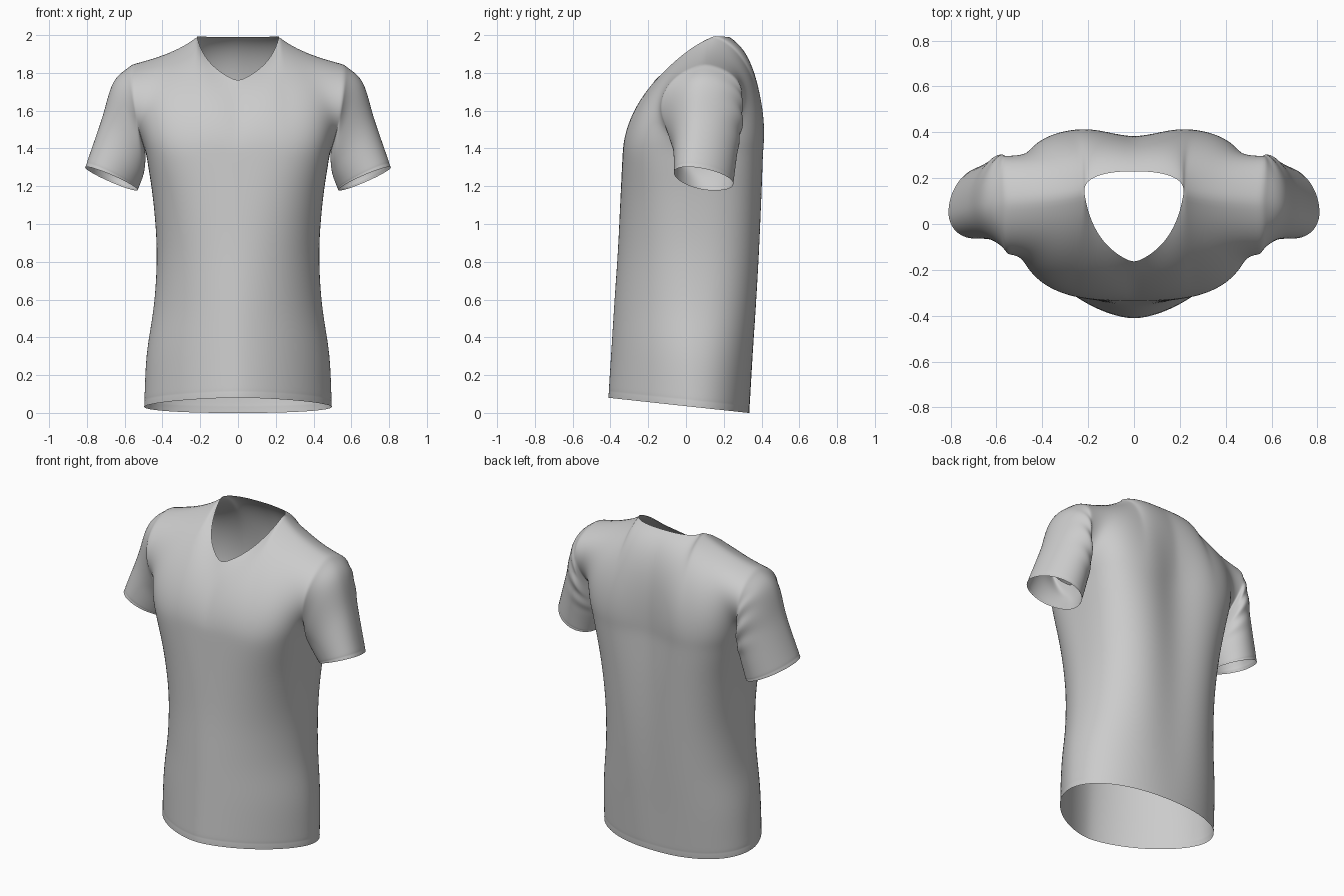
import bpy, bmesh, math
from mathutils import Vector as V

if "Cube" in bpy.data.objects:
    bpy.data.objects.remove(bpy.data.objects["Cube"])

N, NECK, ROWS = 24, 8, 16      # columns per quarter, neck-point column, yoke rows
CHEST = 1.38                   # underarm height


def spline(pts, t):
    """Catmull-Rom through a list of vectors, t in 0..1"""
    f = t * (len(pts) - 1)
    i = min(int(f), len(pts) - 2)
    f -= i
    b, c = pts[i], pts[i + 1]
    a = pts[i - 1] if i > 0 else 2 * b - c
    d = pts[i + 2] if i + 2 < len(pts) else 2 * c - b
    return 0.5 * (2 * b + (c - a) * f + (2 * a - 5 * b + 4 * c - d) * f**2 + (3 * b - a - 3 * c + d) * f**3)


def bezier(a, c, b, t):
    return a * (1 - t)**2 + c * 2 * t * (1 - t) + b * t * t


def hermite(a, b, ma, mb, t):
    return (a * (2*t**3 - 3*t*t + 1) + ma * (t**3 - 2*t*t + t)
            + b * (3*t*t - 2*t**3) + mb * (t**3 - t*t))


def superellipse(t, p):
    s, c = math.sin(t), max(math.cos(t), 0)
    r = (s**p + c**p)**(1 / p)
    return s / r, c / r


bm = bmesh.new()


def patch(rows):
    vs = [[bm.verts.new(p) for p in r] for r in rows]
    for r, q in zip(vs, vs[1:]):
        for i in range(len(r) - 1):
            bm.faces.new((r[i], r[i + 1], q[i + 1], q[i]))


# Torso sections: z, half width, front y, back y, front and back squareness
SECTIONS = [V(s) for s in (
    (0.0, .497, -.412, .335, 1.65, 2.2), (.28, .484, -.395, .36, 1.7, 2.3),
    (.56, .444, -.378, .385, 1.8, 2.5), (.84, .430, -.36, .405, 2.0, 2.7),
    (1.12, .449, -.347, .417, 2.4, 3.0), (CHEST, .487, -.335, .422, 3.1, 3.5))]


def half_ring(f, inset=1.0):
    z, w, yf, yb, pf, pb = spline(SECTIONS, f)
    side, out = .03, []
    for k in range(2 * N + 1):
        front = k <= N
        x, c = superellipse((k if front else 2 * N - k) / N * math.pi / 2, pf if front else pb)
        x *= w
        y = side + ((yf if front else yb) - side) * c
        if not front:                                   # hollow along the spine
            y -= .045 * f * math.exp(-(x / .16)**2)
        tilt = (.0357 - .108 * y) * (1 - f)             # hem dips at the back
        out.append(V((x * inset, y * inset, max(z + tilt, 0))))
    return out


# Body tube, with a stitched hem groove near the bottom
levels = [(0, 1), (.02, 1), (.026, .997), (.032, 1)] + [(i / 20, 1) for i in range(1, 21)]
body = [half_ring(f, s) for f, s in levels]
patch(body)
chest = body[-1]

# Yoke: front and back panels from the chest to the neckline and shoulder seam
neck, tip = V((.218, .14, 1.995)), V((.56, .1, 1.848))


def yoke_column(k, back):
    base = chest[2 * N - k] if back else chest[k]
    if k <= NECK:
        u = k / NECK
        if back:
            x, c = superellipse(u * math.pi / 2, 2.5)
            top = V((neck.x * x, .14 + .09 * c, 1.995 - .005 * c))
            m0, m1 = V((0, .05 + .05 * u, .7)), V((0, -.45 - .15 * u, .28 - .1 * u))
        else:
            top = bezier(V((0, -.17, 1.755)), V((.185, -.1, 1.83)), neck, u)
            m0, m1 = V((0, .03 - .03 * u, .4 + .35 * u)), V((0, .22 + .38 * u, .33 - .08 * u))
    else:
        u = (k - NECK) / (N - NECK)
        top = bezier(neck, V((.32, .11, 1.907)), tip, u)
        g = u**1.6
        if back:
            m0 = V((0, .1, .7)).lerp(V((.22, .95, .5)), g)
            m1 = V((0, -.6, .18)).lerp(V((-.1, -.9, .15)), u)
        else:
            m0 = V((0, 0, .75)).lerp(V((.2, -.8, .5)), g)
            m1 = V((0, .6, .25)).lerp(V((-.04, .75, .15)), u)
    return [hermite(base, top, m0, m1, j / ROWS) for j in range(ROWS + 1)]


front = [yoke_column(k, False) for k in range(N + 1)]
rear = [yoke_column(k, True) for k in range(N + 1)]
patch(front)
patch(rear)

# Sleeve: loft from the armhole to the cuff
armhole = front[-1] + rear[-1][-2::-1]


def sleeve_ring(top, bottom, y0, y1, drop=0):
    """Ring from underarm via front, top and back to underarm"""
    top, bottom, pts = V(top), V(bottom), []
    mid = (top + bottom) / 2
    for k in range(2 * ROWS + 1):
        a = k / ROWS * math.pi
        s = math.sin(a)
        p = mid - (top - mid) * math.cos(a)
        p.y += s * (y0 - mid.y) if s > 0 else -s * (y1 - mid.y)
        p.z += drop * s
        pts.append(p)
    return pts


rings = [armhole,
         sleeve_ring((.66, .09, 1.752), (.49, .05, 1.33), -.095, .3),
         sleeve_ring((.724, .075, 1.55), (.5, .07, 1.26), -.07, .275, .01),
         sleeve_ring((.81, .05, 1.30), (.53, .1, 1.18), -.062, .25, .02)]
cuff_mid = sum(rings[3], V((0, 0, 0))) / len(rings[3])
sleeve = []
for f in [i / 18 for i in range(18)] + [.965, .975, .985, 1]:
    row = []
    for k in range(2 * ROWS + 1):
        p = spline([r[k] for r in rings], f)
        a = k / ROWS * math.pi
        if a > math.pi:                                  # gathered folds behind the arm
            fade = math.sin(math.pi * min(f / .7, 1)) * math.sin(a)**2
            p.y += .009 * fade * math.sin(26 * f + 5 * a)
        if f == .975:                                    # cuff stitch groove
            p += (cuff_mid - p) * .01
        row.append(p)
    sleeve.append(row)
patch(sleeve)

# Join the panels, then mirror to the other half
bmesh.ops.remove_doubles(bm, verts=bm.verts, dist=1e-4)
for v in bm.verts:
    if abs(v.co.x) < 1e-4:
        v.co.x = 0
bmesh.ops.recalc_face_normals(bm, faces=bm.faces)
mesh = bpy.data.meshes.new("shirt")
bm.to_mesh(mesh)
bm.free()
shirt = bpy.data.objects.new("shirt", mesh)
bpy.context.collection.objects.link(shirt)
mirror = shirt.modifiers.new("mirror", 'MIRROR')
mirror.merge_threshold = .0005
smooth = shirt.modifiers.new("smooth", 'SUBSURF')
smooth.levels = smooth.render_levels = 1
mesh.polygons.foreach_set("use_smooth", [True] * len(mesh.polygons))
